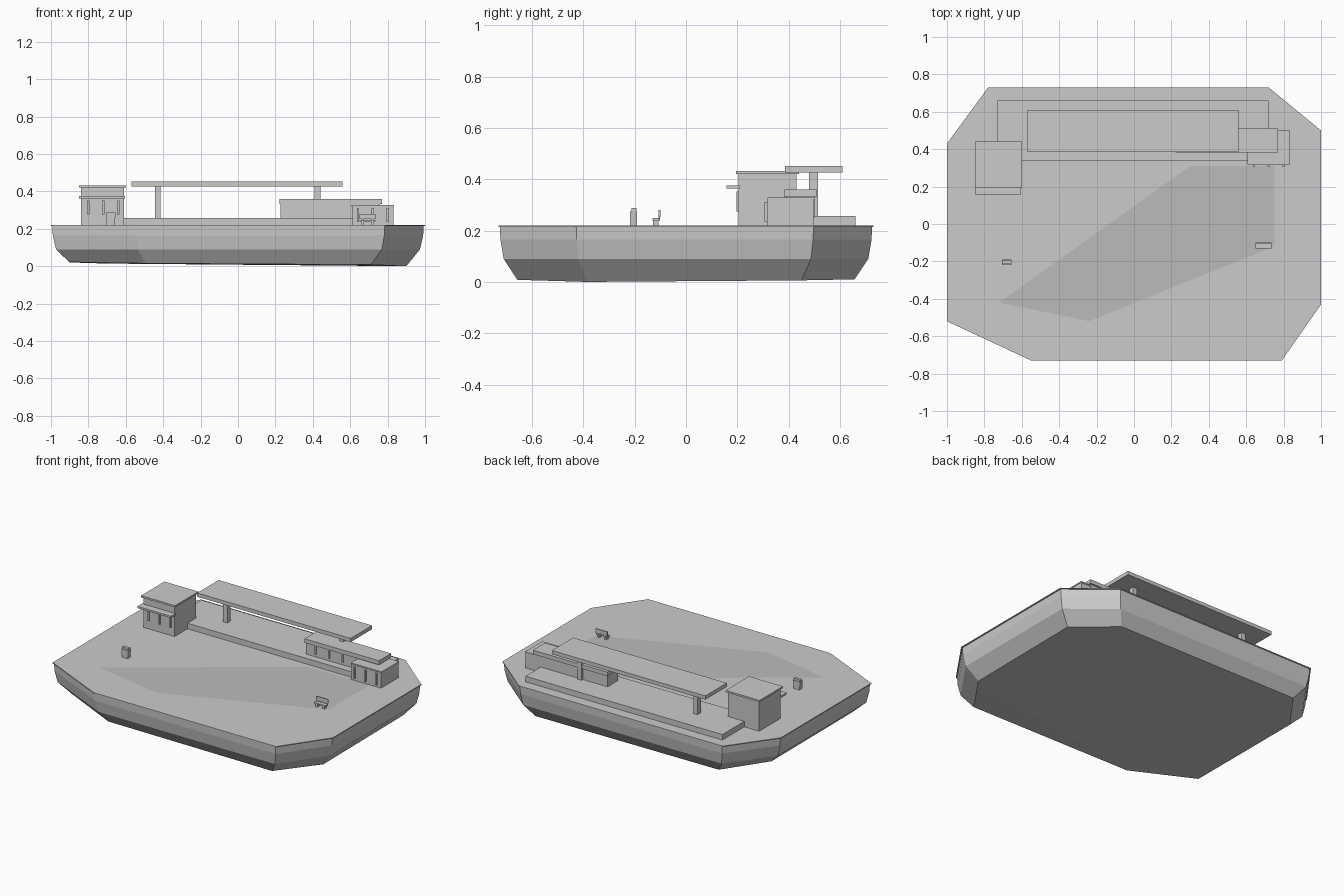
import bpy, bmesh

if "Cube" in bpy.data.objects:
    bpy.data.objects.remove(bpy.data.objects["Cube"])

DECK = 0.22
OUTLINE = [(-0.55, -0.73), (0.79, -0.73), (1, -0.43), (1, 0.5),
           (0.72, 0.73), (-0.78, 0.73), (-1, 0.43), (-1, -0.52)]


def add_mesh(name, bm):
    me = bpy.data.meshes.new(name)
    bm.to_mesh(me)
    bm.free()
    ob = bpy.data.objects.new(name, me)
    bpy.context.collection.objects.link(ob)
    return ob


def box(name, x, y, z, taper=1.0):
    """Box from (min, max) ranges; taper scales the bottom in x."""
    bm = bmesh.new()
    bmesh.ops.create_cube(bm, size=1)
    for v in bm.verts:
        k = taper if v.co.z < 0 else 1
        v.co = ((x[0] + x[1]) / 2 + v.co.x * (x[1] - x[0]) * k,
                (y[0] + y[1]) / 2 + v.co.y * (y[1] - y[0]),
                (z[0] + z[1]) / 2 + v.co.z * (z[1] - z[0]))
    return add_mesh(name, bm)


def slab(name, rings, bottom_z=None):
    """Stacked scaled copies of the outline, from top to bottom, capped."""
    bm = bmesh.new()
    loops = []
    for i, (s, z) in enumerate(rings):
        last = i == len(rings) - 1
        loops.append([bm.verts.new((x * s, y * s, bottom_z[j] if last and bottom_z else z))
                      for j, (x, y) in enumerate(OUTLINE)])
    n = len(OUTLINE)
    bm.faces.new(loops[0])
    for a, b in zip(loops, loops[1:]):
        for j in range(n):
            k = (j + 1) % n
            bm.faces.new((a[j], b[j], b[k], a[k]))
    # underside fans out from its lowest corner
    low = loops[-1]
    for j in range(n - 2):
        bm.faces.new((low[2], low[(4 + j) % n], low[(3 + j) % n]))
    bmesh.ops.recalc_face_normals(bm, faces=bm.faces)
    return add_mesh(name, bm)


# Hull-like floating ground with uneven underside, and thin rim
slab("ground_body", [(0.993, 0.216), (0.99, 0.165), (0.973, 0.09), (0.9, 0.01)],
     [0.015, 0.008, 0.0, 0.006, 0.01, 0.014, 0.02, 0.022])
slab("ground_deck", [(1.0, DECK), (1.0, 0.214)])

# Darker paved patch
bm = bmesh.new()
bm.faces.new([bm.verts.new((x, y, DECK + 0.002)) for x, y in
              [(-0.72, -0.42), (-0.24, -0.52), (0.75, -0.12), (0.75, 0.31), (0.3, 0.31)]])
patch = add_mesh("paved_patch", bm)
mat = bpy.data.materials.new("dark_paving")
mat.diffuse_color = (0.5, 0.5, 0.5, 1)
mat.use_nodes = True
mat.node_tree.nodes["Principled BSDF"].inputs["Base Color"].default_value = mat.diffuse_color
patch.data.materials.append(mat)

# Raised platform
box("platform", (-0.73, 0.72), (0.34, 0.66), (DECK, 0.257))

# Long canopy on posts
box("canopy_roof", (-0.57, 0.56), (0.385, 0.61), (0.427, 0.452))
for i, x in enumerate((-0.43, 0.425)):
    box(f"canopy_post_{i}", (x - 0.015, x + 0.015), (0.48, 0.515), (0.255, 0.43))

# Square ticket house with roof, awning and window bars
box("house_walls", (-0.84, -0.61), (0.205, 0.43), (DECK, 0.42))
box("house_roof", (-0.85, -0.6), (0.195, 0.44), (0.42, 0.432))
box("house_awning", (-0.85, -0.603), (0.157, 0.21), (0.363, 0.375))
for i, x in enumerate((-0.8, -0.72, -0.64)):
    box(f"house_window_bar_{i}", (x - 0.006, x + 0.006), (0.196, 0.206), (0.275, 0.352))

# Long waiting room on the platform
box("waiting_room_walls", (0.227, 0.76), (0.39, 0.5), (0.25, 0.336))
box("waiting_room_roof", (0.222, 0.77), (0.383, 0.51), (0.333, 0.36))
for i, x in enumerate((0.3, 0.4, 0.5)):
    box(f"waiting_room_bar_{i}", (x - 0.005, x + 0.005), (0.382, 0.392), (0.275, 0.333))

# Small kiosk in front of it
box("kiosk_walls", (0.612, 0.832), (0.315, 0.497), (DECK, 0.322))
box("kiosk_roof", (0.608, 0.835), (0.318, 0.5), (0.32, 0.328))
for i, x in enumerate((0.64, 0.72, 0.8)):
    box(f"kiosk_bar_{i}", (x - 0.005, x + 0.005), (0.306, 0.317), (0.235, 0.312))

# Vending box with narrower cap
box("vending_box", (-0.707, -0.655), (-0.218, -0.19), (DECK, 0.274), 0.8)
box("vending_cap", (-0.706, -0.656), (-0.213, -0.193), (0.27, 0.287))

# Bench
box("bench_seat", (0.65, 0.736), (-0.13, -0.103), (0.24, 0.248))
box("bench_back", (0.65, 0.736), (-0.107, -0.1), (0.252, 0.28))
for i, x in enumerate((0.667, 0.719)):
    box(f"bench_leg_{i}", (x - 0.007, x + 0.007), (-0.128, -0.107), (DECK, 0.242))
    box(f"bench_back_support_{i}", (x - 0.005, x + 0.005), (-0.107, -0.101), (0.24, 0.256))
